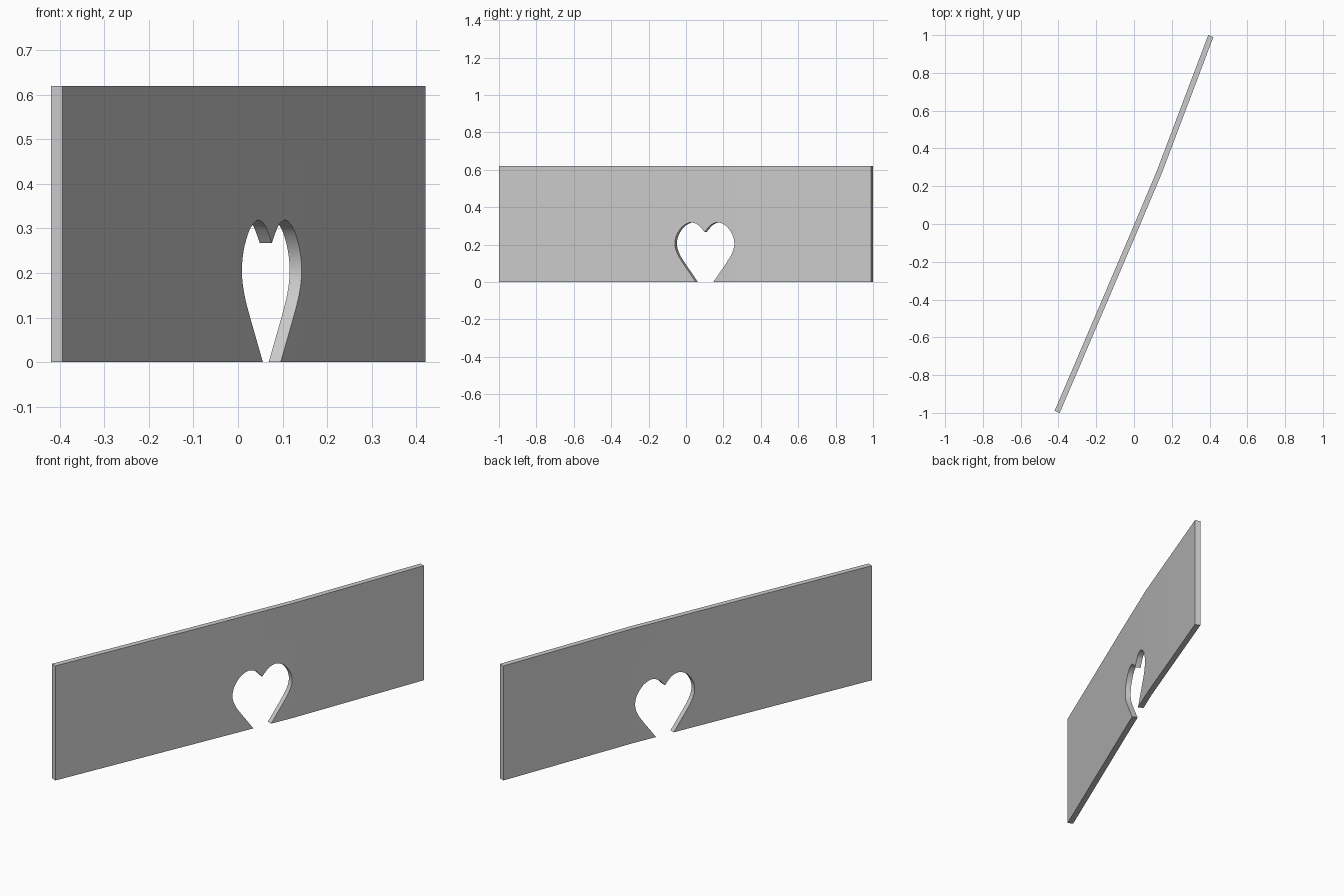
import bpy, bmesh
from mathutils import Vector

if "Cube" in bpy.data.objects:
    bpy.data.objects.remove(bpy.data.objects["Cube"])

HEIGHT, HALF = 0.62, 0.0146


def prism(name, outline, shift):
    """Extrude a closed outline by a vector into a solid object."""
    bm = bmesh.new()
    face = bm.faces.new([bm.verts.new(p) for p in outline])
    ext = bmesh.ops.extrude_face_region(bm, geom=[face])
    moved = [v for v in ext["geom"] if isinstance(v, bmesh.types.BMVert)]
    bmesh.ops.translate(bm, vec=shift, verts=moved)
    bmesh.ops.recalc_face_normals(bm, faces=bm.faces)
    me = bpy.data.meshes.new(name)
    bm.to_mesh(me)
    bm.free()
    ob = bpy.data.objects.new(name, me)
    bpy.context.collection.objects.link(ob)
    return ob


def smooth(pts, steps=4):
    """Catmull-Rom curve through 2D points."""
    p = [2 * pts[0] - pts[1]] + pts + [2 * pts[-1] - pts[-2]]
    out = []
    for a, b, c, d in zip(p, p[1:], p[2:], p[3:]):
        for i in range(steps):
            t = i / steps
            out.append(0.5 * (2 * b + (c - a) * t + (2 * a - 5 * b + 4 * c - d) * t * t
                              + (3 * b - a - 3 * c + d) * t ** 3))
    return out + [pts[-1]]


# Wall panel: slightly bent plan line, thickened and extruded upwards
path = [Vector(p) for p in [(-0.4065, -0.9943), (-0.008, -0.062), (0.136, 0.28), (0.4064, 0.9948)]]
near, far = [], []
for i, p in enumerate(path):
    d = (path[min(i + 1, 3)] - path[max(i - 1, 0)]).normalized()
    n = Vector((d.y, -d.x)) * HALF
    near.append(p + n)
    far.append(p - n)
panel = prism("wall_panel", [(*p, 0) for p in near + far[::-1]], (0, 0, HEIGHT))

# Heart doorway: mirrored half profile, in (half width along y, z)
half = [Vector(p) for p in [(0.015, -0.04), (0.047, 0), (0.081, 0.05), (0.115, 0.1), (0.145, 0.15),
                            (0.159, 0.2), (0.15, 0.25), (0.121, 0.294), (0.088, 0.315), (0.065, 0.318),
                            (0.038, 0.308), (0.018, 0.289), (0.0, 0.267)]]
right = smooth(half)
left = [Vector((-p.x, p.y)) for p in right[-2::-1]]
direction = (path[2] - path[1]).normalized()
normal = Vector((direction.y, -direction.x, 0))
centre = path[1] + (path[2] - path[1]) * ((0.105 - path[1].y) / (path[2].y - path[1].y))
outline = []
for p in right + left:
    q = centre + direction * (p.x / direction.y)
    outline.append(Vector((q.x, q.y, p.y)) - normal * 0.1)
cutter = prism("heart_cutter", outline, normal * 0.2)
cutter.hide_render = True

# Cut the heart, then smooth its rim
mod = panel.modifiers.new("heart_opening", "BOOLEAN")
mod.operation = "DIFFERENCE"
mod.solver = "EXACT"
mod.object = cutter
bpy.context.view_layer.objects.active = panel
panel.select_set(True)
bpy.ops.object.modifier_apply(modifier=mod.name)
bpy.data.objects.remove(cutter)
bpy.ops.object.shade_smooth_by_angle(angle=0.5)
